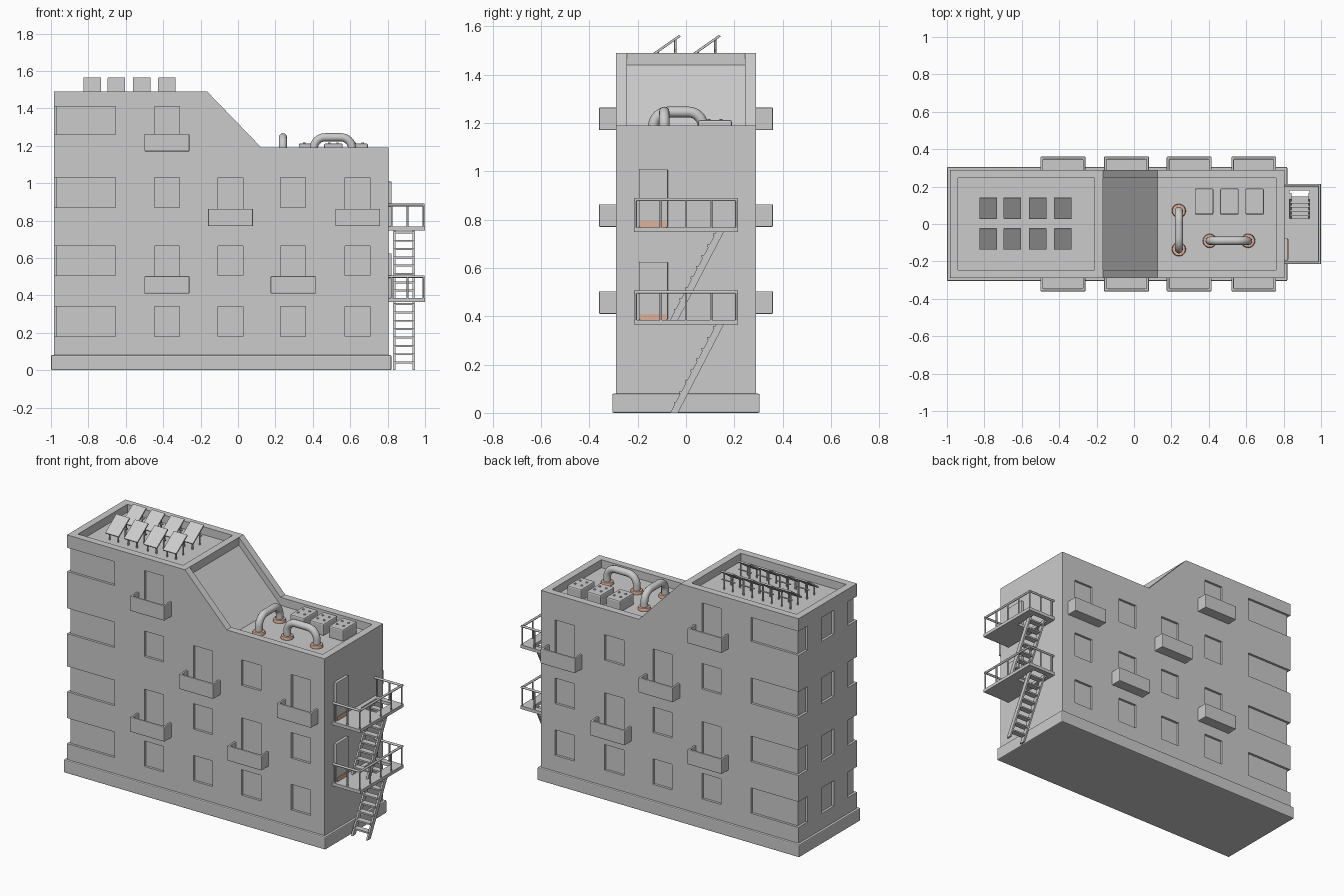
import bpy, bmesh, math
from mathutils import Matrix, Vector

if "Cube" in bpy.data.objects:
    bpy.data.objects.remove(bpy.data.objects["Cube"])


def finish(name, bm, bevel=0.0, color=None):
    bmesh.ops.recalc_face_normals(bm, faces=bm.faces)
    me = bpy.data.meshes.new(name)
    bm.to_mesh(me)
    bm.free()
    ob = bpy.data.objects.new(name, me)
    bpy.context.collection.objects.link(ob)
    if bevel:
        m = ob.modifiers.new("bevel", 'BEVEL')
        m.width, m.segments, m.limit_method = bevel, 2, 'ANGLE'
    if color:
        mat = bpy.data.materials.get("copper") or bpy.data.materials.new("copper")
        mat.diffuse_color = color
        mat.use_nodes = True
        mat.node_tree.nodes["Principled BSDF"].inputs["Base Color"].default_value = mat.diffuse_color
        me.materials.append(mat)
    return ob


def box(bm, x0, x1, y0, y1, z0, z1):
    c = Vector(((x0 + x1) / 2, (y0 + y1) / 2, (z0 + z1) / 2))
    mat = Matrix.Translation(c) @ Matrix.Diagonal((x1 - x0, y1 - y0, z1 - z0, 1))
    bmesh.ops.create_cube(bm, size=1, matrix=mat)


def prism(bm, pts, axis, a, b):
    """Extrude a 2D outline along an axis from a to b."""
    def place(p, t):
        return {'x': (t, p[0], p[1]), 'y': (p[0], t, p[1]), 'z': (p[0], p[1], t)}[axis]
    lo = [bm.verts.new(place(p, a)) for p in pts]
    hi = [bm.verts.new(place(p, b)) for p in pts]
    bm.faces.new(lo)
    bm.faces.new(hi[::-1])
    n = len(pts)
    for i in range(n):
        bm.faces.new((lo[i], hi[i], hi[(i + 1) % n], lo[(i + 1) % n]))


def rod(bm, p, q, r, seg=8, r2=None):
    p, q = Vector(p), Vector(q)
    d = q - p
    mat = Matrix.Translation((p + q) / 2) @ d.to_track_quat('Z', 'Y').to_matrix().to_4x4()
    res = bmesh.ops.create_cone(bm, cap_ends=True, segments=seg, radius1=r,
                                radius2=r if r2 is None else r2, depth=d.length, matrix=mat)
    for f in {f for v in res['verts'] for f in v.link_faces}:
        f.smooth = len(f.verts) == 4


COPPER = (0.72, 0.45, 0.32, 1)
COLS = (-0.38, -0.04, 0.295, 0.64)
ROWS = ((0.18, 0.34), (0.505, 0.665), (0.87, 1.03), (1.26, 1.41))
BALCONIES = {(0, 1): 0.41, (2, 1): 0.41, (1, 2): 0.77, (3, 2): 0.77, (0, 3): 1.17}
D = 0.015  # window recess depth

# plinth
bm = bmesh.new()
box(bm, -1, 0.82, -0.305, 0.305, 0, 0.08)
finish("plinth", bm, 0.006)

# main body with stepped, sloping roofline
bm = bmesh.new()
prism(bm, [(-0.985, 0.05), (0.805, 0.05), (0.805, 1.19), (0.125, 1.19),
           (-0.165, 1.49), (-0.985, 1.49)], 'y', -0.29, 0.29)
body = finish("building_body", bm)

# cutter: roof recesses, windows, balcony doors, wrap-around corner windows
bm = bmesh.new()
box(bm, -0.94, -0.21, -0.245, 0.245, 1.44, 1.7)
prism(bm, [(-0.165, 1.44), (0.125, 1.14), (0.76, 1.14), (0.76, 1.7), (-0.165, 1.7)],
      'y', -0.245, 0.245)
for r, (z0, z1) in enumerate(ROWS):
    box(bm, -1.1, -0.985 + D, -0.06, 0.06, z0, z1)
    for s in (-1, 1):
        prism(bm, [(-1.1, s * 0.4), (-0.655, s * 0.4), (-0.655, s * (0.29 - D)),
                   (-0.985 + D, s * (0.29 - D)), (-0.985 + D, s * 0.2), (-1.1, s * 0.2)],
              'z', z0, z1)
        for c, x in enumerate(COLS):
            if c == 0 or r < 3:
                low = BALCONIES[(c, r)] + 0.02 if (c, r) in BALCONIES else z0
                y0, y1 = sorted((s * 0.4, s * (0.29 - D)))
                box(bm, x - 0.067, x + 0.067, y0, y1, low, z1)
cutter = finish("recess_cutter", bm)
cutter.hide_render = True
cutter.hide_viewport = True
m = body.modifiers.new("recesses", 'BOOLEAN')
m.operation, m.solver, m.object = 'DIFFERENCE', 'EXACT', cutter

# balconies, same layout front and back
for s, side in ((-1, "front"), (1, "back")):
    for (c, r), z in BALCONIES.items():
        x, w, t = COLS[c], 0.12, 0.014
        bm = bmesh.new()
        prism(bm, [(x - w, s * 0.285), (x - w, s * 0.36), (x + w, s * 0.36), (x + w, s * 0.285),
                   (x + w - t, s * 0.285), (x + w - t, s * (0.36 - t)),
                   (x - w + t, s * (0.36 - t)), (x - w + t, s * 0.285)], 'z', z, z + 0.093)
        y0, y1 = sorted((s * 0.285, s * 0.355))
        box(bm, x - w + 0.006, x + w - 0.006, y0, y1, z + 0.001, z + 0.02)
        finish(f"{side}_balcony", bm, 0.004)

# fire escape: door, landing, railing and stair on two levels
for level, z in (("lower", 0.365), ("upper", 0.748)):
    top = z + 0.02
    bm = bmesh.new()
    box(bm, 0.79, 0.822, -0.195, -0.075, top, top + 0.24)
    finish(level + "_escape_door", bm, 0.004)
    bm = bmesh.new()
    box(bm, 0.80, 0.825, -0.19, -0.08, top, top + 0.025)
    finish(level + "_door_kick_plate", bm, 0, COPPER)

    bm = bmesh.new()  # landing around the stair opening
    box(bm, 0.80, 1.0, -0.215, 0.03, z, top)
    box(bm, 0.80, 1.0, 0.18, 0.215, z, top)
    box(bm, 0.80, 0.832, 0.03, 0.18, z, top)
    box(bm, 0.938, 1.0, 0.03, 0.18, z, top)
    finish(level + "_landing", bm)

    bm = bmesh.new()
    h = z + 0.135
    for y in (-0.208, -0.104, 0, 0.104, 0.208):
        rod(bm, (0.992, y, top), (0.992, y, h), 0.005)
    for y in (-0.208, 0.208):
        for x in (0.822, 0.907):
            rod(bm, (x, y, top), (x, y, h), 0.005)
        rod(bm, (0.805, y, h), (0.998, y, h), 0.007)
    rod(bm, (0.992, -0.215, h), (0.992, 0.215, h), 0.007)
    finish(level + "_railing", bm)

    bm = bmesh.new()
    zb = 0 if level == "lower" else 0.385
    for x in (0.83, 0.934):
        prism(bm, [(-0.065, zb), (-0.033, zb), (0.165, top - 0.003), (0.133, top - 0.003)],
              'x', x, x + 0.011)
    for i in range(8):
        t = (i + 0.9) / 8.6
        y, zz = -0.049 + 0.198 * t, zb + (top - zb) * t
        box(bm, 0.835, 0.94, y - 0.022, y + 0.014, zz - 0.005, zz + 0.005)
    finish(level + "_stair", bm)

# tilted solar panels with legs and a rear cross bar
for y in (-0.08, 0.085):
    for x in (-0.78, -0.65, -0.515, -0.38):
        bm = bmesh.new()
        bmesh.ops.create_cube(bm, size=1, matrix=Matrix.Translation((x, y, 1.522))
                              @ Matrix.Rotation(math.radians(35), 4, 'X')
                              @ Matrix.Diagonal((0.094, 0.135, 0.01, 1)))
        finish("solar_panel", bm, 0.002)
        bm = bmesh.new()
        for dx in (-0.03, 0.03):
            rod(bm, (x + dx, y + 0.036, 1.44), (x + dx, y + 0.036, 1.545), 0.005)
            rod(bm, (x + dx, y - 0.036, 1.44), (x + dx, y - 0.036, 1.494), 0.005)
        rod(bm, (x - 0.045, y + 0.036, 1.50), (x + 0.045, y + 0.036, 1.50), 0.004)
        finish("panel_legs", bm)

# rooftop air units with small vent caps
for x in (0.375, 0.51, 0.645):
    bm = bmesh.new()
    box(bm, x - 0.05, x + 0.05, 0.05, 0.19, 1.135, 1.212)
    finish("air_unit", bm, 0.008)
    bm = bmesh.new()
    for dx in (-0.022, 0.022):
        for y in (0.095, 0.145):
            rod(bm, (x + dx, y, 1.205), (x + dx, y, 1.216), 0.007, 10)
    finish("air_unit_vents", bm)


# bent roof pipes with copper collars
def pipe(a, b):
    a, b = Vector(a), Vector(b)
    d, up, R = (b - a).normalized(), Vector((0, 0, 1)), 0.06
    top = 0.105
    arc = [(R - R * math.cos(t), top - R + R * math.sin(t))
           for t in (i * math.pi / 16 for i in range(9))]
    pts = [a] + [a + d * u + up * v for u, v in arc]
    pts += [b - d * u + up * v for u, v in reversed(arc)] + [b]
    cu = bpy.data.curves.new("roof_pipe", 'CURVE')
    cu.dimensions = '3D'
    cu.bevel_depth, cu.bevel_resolution = 0.022, 4
    sp = cu.splines.new('POLY')
    sp.points.add(len(pts) - 1)
    for p, q in zip(sp.points, pts):
        p.co = (*q, 1)
    bpy.context.collection.objects.link(bpy.data.objects.new("roof_pipe", cu))
    for p in (a, b):
        bm = bmesh.new()
        rod(bm, p - up * 0.003, p + up * 0.018, 0.038, 20, 0.035)
        finish("pipe_collar", bm, 0.003, COPPER)


pipe((0.24, -0.135, 1.14), (0.24, 0.07, 1.14))
pipe((0.405, -0.09, 1.14), (0.61, -0.09, 1.14))
